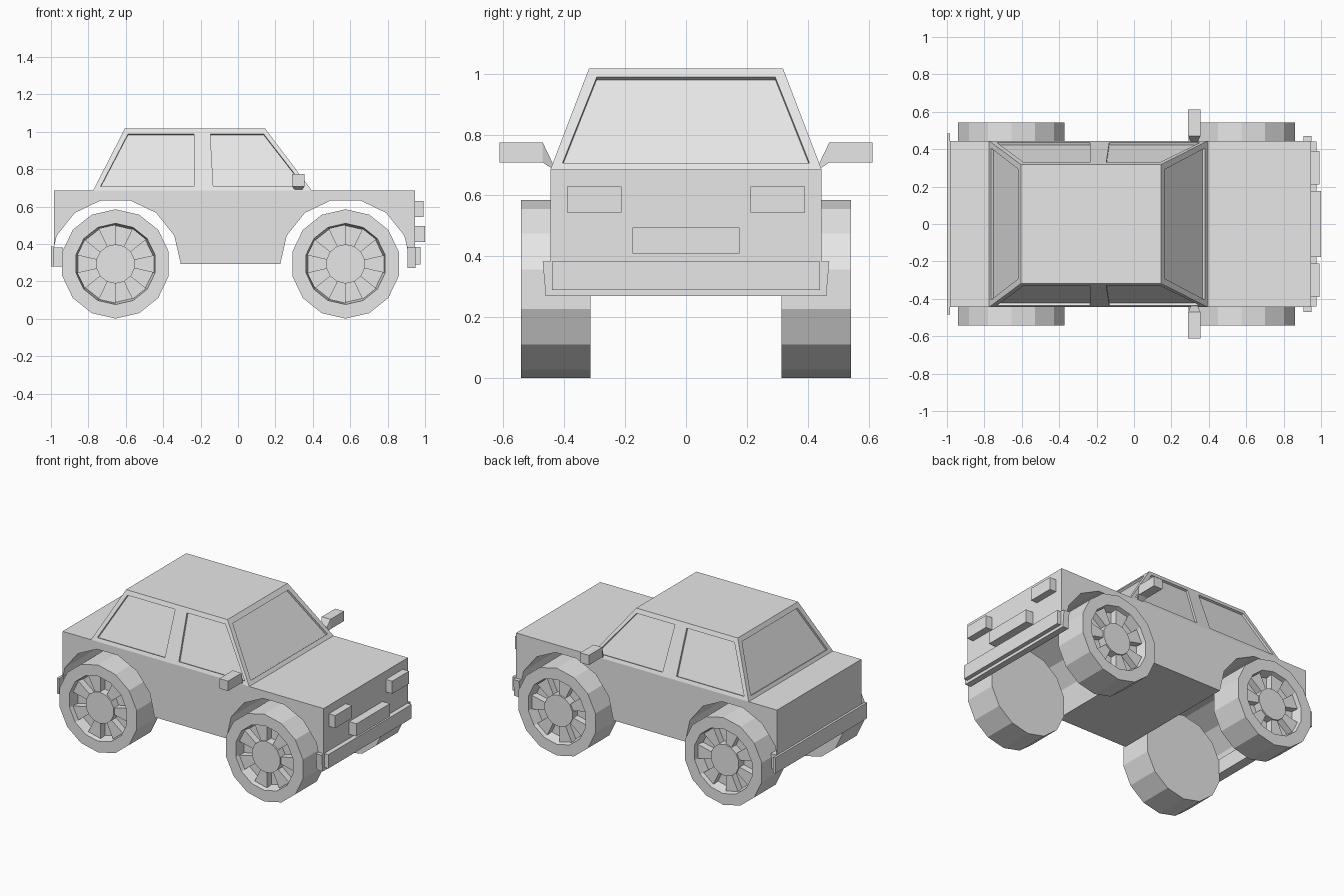
import bpy, bmesh, math
from mathutils import Vector

if "Cube" in bpy.data.objects:
    bpy.data.objects.remove(bpy.data.objects["Cube"])

paint = bpy.data.materials.new("light_grey")
paint.diffuse_color = (0.8, 0.8, 0.8, 1)
paint.use_nodes = True
paint.node_tree.nodes["Principled BSDF"].inputs["Base Color"].default_value = paint.diffuse_color


def finish(bm, name):
    bmesh.ops.remove_doubles(bm, verts=bm.verts, dist=1e-5)
    bmesh.ops.recalc_face_normals(bm, faces=bm.faces)
    me = bpy.data.meshes.new(name)
    bm.to_mesh(me)
    bm.free()
    me.materials.append(paint)
    ob = bpy.data.objects.new(name, me)
    bpy.context.collection.objects.link(ob)
    return ob


def face(bm, pts):
    bm.faces.new([bm.verts.new(p) for p in pts])


def loft(bm, a, b):
    """Closed solid between two matching outlines."""
    n = len(a)
    face(bm, a)
    face(bm, b)
    for i in range(n):
        j = (i + 1) % n
        face(bm, [a[i], a[j], b[j], b[i]])


def box(name, x0, x1, y0, y1, z0, z1):
    bm = bmesh.new()
    loft(bm, [(x0, y0, z0), (x1, y0, z0), (x1, y1, z0), (x0, y1, z0)],
         [(x0, y0, z1), (x1, y0, z1), (x1, y1, z1), (x0, y1, z1)])
    return finish(bm, name)


REAR, FRONT, AXLE_Z = -0.655, 0.575, 0.293
SIDES = 14
STEP = 2 * math.pi / SIDES


# Lower body: side profile with two wheel arches, extruded across
def arch(cx, count):
    return [(cx + 0.349 * math.cos(i * STEP), AXLE_Z + 0.349 * math.sin(i * STEP))
            for i in range(count)]


profile = [(-0.985, 0.685), (-0.985, 0.375)]
profile += arch(REAR, 7)[::-1] + arch(FRONT, 8)[::-1][1:][::-1][::-1]
profile = [(-0.985, 0.685), (-0.985, 0.375)] + arch(REAR, 7)[::-1]
profile += arch(FRONT, 8)[::-1] + [(0.924, 0.27), (0.945, 0.27), (0.945, 0.685)]
bm = bmesh.new()
loft(bm, [(x, -0.445, z) for x, z in profile], [(x, 0.445, z) for x, z in profile])
finish(bm, "body")

# Cabin with recessed windows
Z0, Z1 = 0.685, 1.017
CENTRE = Vector((-0.2, 0, 0.85))


def mix(a, b, z):
    return a + (b - a) * (z - Z0) / (Z1 - Z0)


def recess(bm, w, depth=0.014):
    w = [Vector(p) for p in w]
    n = (w[1] - w[0]).cross(w[3] - w[0]).normalized()
    if n.dot(CENTRE - w[0]) < 0:
        n = -n
    inner = [p + n * depth for p in w]
    face(bm, inner)
    for i in range(4):
        j = (i + 1) % 4
        face(bm, [w[i], w[j], inner[j], inner[i]])


bm = bmesh.new()
for s in (-1, 1):
    def P(x, z):
        return (x, s * mix(0.445, 0.318, z), z)
    A, B, C, D = P(-0.775, Z0), P(0.395, Z0), P(0.145, Z1), P(-0.605, Z1)
    a = [P(-0.735, 0.707), P(-0.235, 0.707), P(-0.235, 0.988), P(-0.588, 0.988)]
    b = [P(-0.132, 0.707), P(0.355, 0.707), P(0.137, 0.988), P(-0.148, 0.988)]
    for poly in ([A, a[0], a[1], b[0], b[1], B], [D, a[3], a[2], b[3], b[2], C],
                 [A, D, a[3], a[0]], [B, C, b[2], b[1]], [a[1], a[2], b[3], b[0]]):
        face(bm, poly)
    recess(bm, a)
    recess(bm, b)
for xb, xt in ((0.395, 0.145), (-0.775, -0.605)):
    def Q(y, z):
        return (mix(xb, xt, z), y, z)
    outer = [Q(-0.445, Z0), Q(0.445, Z0), Q(0.318, Z1), Q(-0.318, Z1)]
    w = [Q(-0.405, 0.707), Q(0.405, 0.707), Q(0.293, 0.988), Q(-0.293, 0.988)]
    for i in range(4):
        j = (i + 1) % 4
        face(bm, [outer[i], outer[j], w[j], w[i]])
    recess(bm, w)
for z, x0, x1, y in ((Z0, -0.775, 0.395, 0.445), (Z1, -0.605, 0.145, 0.318)):
    face(bm, [(x0, -y, z), (x1, -y, z), (x1, y, z), (x0, y, z)])
finish(bm, "cabin")


# Wheels: tyre, deep rim, seven spokes and a hub
def wheel(name, cx, s):
    def pt(r, i, y):
        t = math.pi / 2 + i * STEP
        return (cx + r * math.cos(t), s * y, AXLE_Z + r * math.sin(t))

    def ring(r, y):
        return [pt(r, i, y) for i in range(SIDES)]

    bm = bmesh.new()
    rings = [ring(0.292, 0.313), ring(0.292, 0.542), ring(0.217, 0.542), ring(0.205, 0.47)]
    face(bm, rings[0])
    face(bm, rings[-1])
    for p, q in zip(rings, rings[1:]):
        for i in range(SIDES):
            j = (i + 1) % SIDES
            face(bm, [p[i], p[j], q[j], q[i]])
    finish(bm, name + "_tyre")

    bm = bmesh.new()
    for i in range(0, SIDES, 2):
        loft(bm, *[[pt(0.1, i, y), pt(0.21, i, y), pt(0.21, i + 1, y), pt(0.1, i + 1, y)]
                   for y in (0.465, 0.515)])
    finish(bm, name + "_spokes")
    bm = bmesh.new()
    loft(bm, ring(0.105, 0.465), ring(0.105, 0.525))
    finish(bm, name + "_hub")


for label, s in (("right", -1), ("left", 1)):
    wheel("front_" + label + "_wheel", FRONT, s)
    wheel("rear_" + label + "_wheel", REAR, s)

    # Door mirror: tapered stalk and housing
    bm = bmesh.new()
    sections = [(0.437, 0.305, 0.34, 0.687, 0.705), (0.47, 0.29, 0.355, 0.708, 0.774),
                (0.612, 0.29, 0.355, 0.708, 0.774)]
    loops = [[(x0, s * y, z0), (x1, s * y, z0), (x1, s * y, z1), (x0, s * y, z1)]
             for y, x0, x1, z0, z1 in sections]
    face(bm, loops[0])
    face(bm, loops[2])
    for p, q in zip(loops, loops[1:]):
        for i in range(4):
            j = (i + 1) % 4
            face(bm, [p[i], p[j], q[j], q[i]])
    finish(bm, label + "_mirror")

    # Headlight
    y0, y1 = sorted((s * 0.212, s * 0.39))
    box(label + "_headlight", 0.93, 0.992, y0, y1, 0.545, 0.629)

# Grille and bumpers
box("grille", 0.93, 1.0, -0.176, 0.176, 0.41, 0.495)
box("front_bumper_bar", 0.94, 0.976, -0.44, 0.44, 0.29, 0.383)
bm = bmesh.new()
loft(bm, *[[(x, -0.47, 0.383), (x, 0.47, 0.383), (x, 0.46, 0.27), (x, -0.46, 0.27)]
           for x in (0.905, 0.948)])
finish(bm, "front_bumper_base")
box("rear_bumper", -1.0, -0.984, -0.485, 0.485, 0.28, 0.385)
box("rear_bumper_mount", -0.985, -0.935, -0.44, 0.44, 0.28, 0.38)
